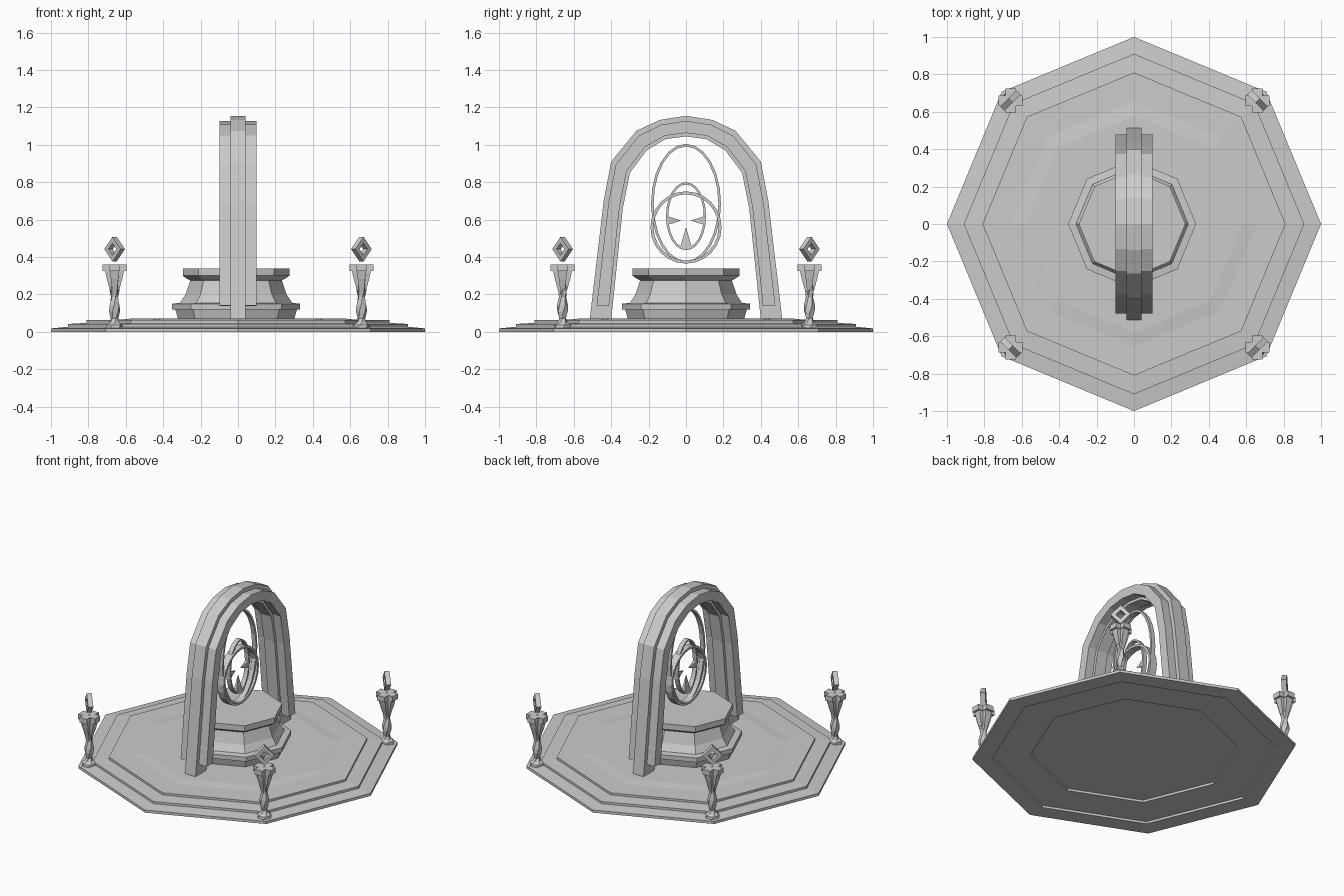
import bpy, bmesh, math
from mathutils import Vector, Matrix

if "Cube" in bpy.data.objects:
    bpy.data.objects.remove(bpy.data.objects["Cube"])


def finish(name, bm, loc=(0, 0, 0), rot=0):
    bmesh.ops.remove_doubles(bm, verts=bm.verts, dist=1e-5)
    bmesh.ops.recalc_face_normals(bm, faces=bm.faces)
    me = bpy.data.meshes.new(name)
    bm.to_mesh(me)
    bm.free()
    ob = bpy.data.objects.new(name, me)
    ob.location = loc
    ob.rotation_euler.z = rot
    bpy.context.collection.objects.link(ob)
    return ob


def lathe(name, profile, sides, loc=(0, 0, 0), twist=0):
    """Stack of polygon rings (radius, z); twist turns each ring further."""
    bm = bmesh.new()
    rings = []
    for k, (r, z) in enumerate(profile):
        rings.append([bm.verts.new((r * math.cos(a), r * math.sin(a), z))
                      for a in (math.tau * i / sides + k * twist for i in range(sides))])
    for a, b in zip(rings, rings[1:]):
        for i in range(sides):
            j = (i + 1) % sides
            bm.faces.new((a[i], a[j], b[j], b[i]))
    bm.faces.new(rings[0])
    bm.faces.new(rings[-1])
    return finish(name, bm, loc)


def band(name, outer, inner, x0, x1, closed, loc=(0, 0, 0), rot=0):
    """Strip between two (y, z) curves, given depth along x."""
    bm = bmesh.new()
    secs = [[bm.verts.new((x, *p)) for x, p in ((x0, o), (x1, o), (x1, i), (x0, i))]
            for o, i in zip(outer, inner)]
    pairs = list(zip(secs, secs[1:]))
    if closed:
        pairs.append((secs[-1], secs[0]))
    else:
        bm.faces.new(secs[0])
        bm.faces.new(secs[-1])
    for a, b in pairs:
        for i in range(4):
            j = (i + 1) % 4
            bm.faces.new((a[i], a[j], b[j], b[i]))
    return finish(name, bm, loc, rot)


def ellipse(ry, rz, cz, n):
    return [(ry * math.sin(math.tau * i / n), cz + rz * math.cos(math.tau * i / n))
            for i in range(n)]


# stepped octagonal platform, hollowed in steps underneath
lathe("platform", [(.64, .03), (.64, .015), (.88, .015), (.88, 0), (1, 0), (1, .018),
                   (.91, .027), (.91, .042), (.81, .048), (.81, .062),
                   (.655, .063), (.58, .07)], 8)

# octagonal pedestal
lathe("pedestal", [(.31, .065), (.325, .12), (.342, .12), (.342, .15), (.30, .155),
                   (.27, .20), (.245, .275), (.265, .285), (.285, .30), (.285, .338)],
      8, (-.01, 0, 0))

# arch: central rib plus a narrower raised panel on each side
out_half = [(.515, .065), (.44, .70), (.40, .91), (.265, 1.075), (.14, 1.133)]
in_half = [(.40, .065), (.338, .66), (.30, .85), (.21, .97), (.11, 1.03)]


def mirrored(half, top):
    return half + [top] + [(-y, z) for y, z in reversed(half)]


def mix(a, b, t):
    return tuple(Vector(a).lerp(Vector(b), t))


outer = mirrored(out_half, (0, 1.155))
inner = mirrored(in_half, (0, 1.045))
band("arch_rib", outer, inner, -.04, .04, False)
p_out = [mix(o, i, .25) for o, i in zip(outer, inner)]
p_in = [mix(o, i, .83) for o, i in zip(outer, inner)]
for c in (p_out, p_in):
    c[0] = mix(c[0], c[1], .12)
    c[-1] = mix(c[-1], c[-2], .12)
for s in (-1, 1):
    band("arch_panel", p_out, p_in, s * .04, s * .098, False)

# nested floating rings
for name, ry, rz, cz, w, d in (("tall_ring", .187, .32, .685, .014, .015),
                               ("round_ring", .19, .193, .558, .016, .025),
                               ("small_ring", .107, .182, .618, .012, .015)):
    band(name, ellipse(ry, rz, cz, 24), ellipse(ry - w, rz - w, cz, 24), -d, d, True)

# spikes pointing inward from the small ring
for base, tip, half in (((-.104, .595), (-.025, .595), (0, .025)),
                        ((.104, .595), (.025, .595), (0, .025)),
                        ((0, .442), (0, .56), (.034, 0))):
    bm = bmesh.new()
    t = bm.verts.new((0, *tip))
    q = [bm.verts.new((x, base[0] + s * half[0], base[1] + s * half[1]))
         for x, s in ((-.014, -1), (.014, -1), (.014, 1), (-.014, 1))]
    bm.faces.new(q)
    for i in range(4):
        bm.faces.new((q[i], q[(i + 1) % 4], t))
    finish("ring_spike", bm)

# corner torches: twisted stem, four flaring petals, floating diamond frame
for sx in (-1, 1):
    for sy in (-1, 1):
        loc = (sx * .66, sy * .66, 0)
        lathe("torch_stem", [(.048, .02), (.046, .036), (.028, .05), (.02, .07), (.03, .11),
                             (.03, .14), (.02, .185), (.026, .22), (.034, .32)],
              6, loc, .3)
        bm = bmesh.new()
        for k in range(4):
            # tapered wedge: narrow foot, wide lip
            rows = []
            for r, w, z in ((.018, .010, .20), (.042, .02, .285), (.05, .024, .325),
                            (.064, .028, .325), (.064, .028, .36)):
                m = Matrix.Rotation(k * math.pi / 2, 3, 'Z')
                rows.append([bm.verts.new(m @ Vector(v)) for v in
                             ((.004, -w, z), (r, -w, z), (r, w, z), (.004, w, z))])
            for a, b in zip(rows, rows[1:]):
                for i in range(4):
                    j = (i + 1) % 4
                    bm.faces.new((a[i], a[j], b[j], b[i]))
            bm.faces.new(rows[0])
            bm.faces.new(rows[-1])
        finish("torch_petals", bm, loc)
        band("torch_diamond", ellipse(.062, .066, .442, 4), ellipse(.03, .032, .442, 4),
             -.016, .016, True, loc, math.atan2(sy, sx))
